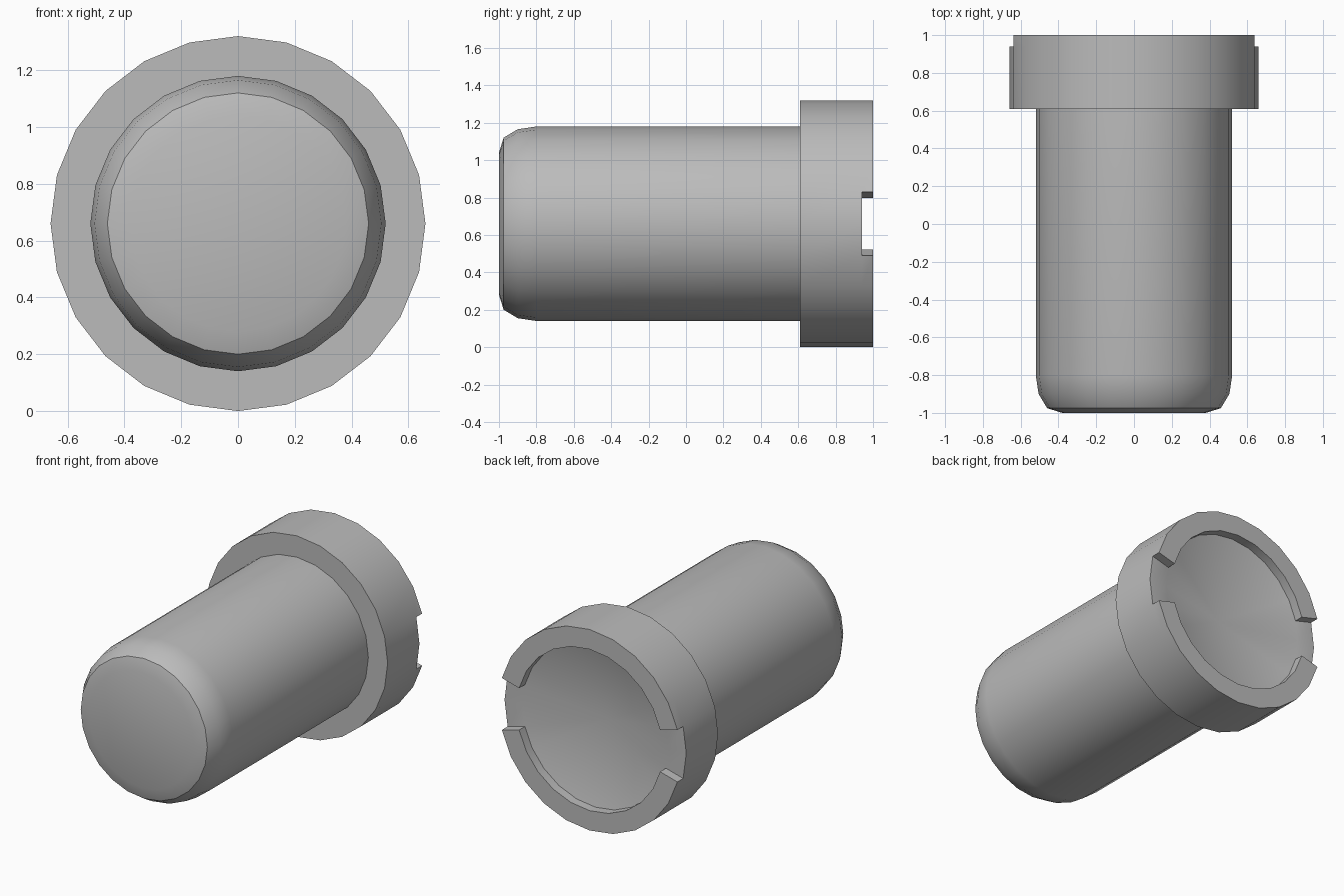
import bpy, bmesh, math

if "Cube" in bpy.data.objects:
    bpy.data.objects.remove(bpy.data.objects["Cube"])

SIDES = 24            # facets around the axis
AXIS_Z = 0.66         # height of the horizontal axis
STEP = 2 * math.pi / SIDES

grey = bpy.data.materials.new("mid grey")
grey.diffuse_color = (0.5, 0.5, 0.5, 1)
grey.use_nodes = True
grey.node_tree.nodes["Principled BSDF"].inputs["Base Color"].default_value = grey.diffuse_color


def revolve(bm, profile):
    """Spin (radius, y) points round the y axis; returns faces as [band][segment]."""
    rings = []
    for r, y in profile:
        if r == 0:
            rings.append([bm.verts.new((0, y, AXIS_Z))] * SIDES)
        else:
            rings.append([bm.verts.new((r * math.cos(i * STEP), y, AXIS_Z + r * math.sin(i * STEP)))
                          for i in range(SIDES)])
    bands = []
    for a, b in zip(rings, rings[1:]):
        band = []
        for i in range(SIDES):
            j = (i + 1) % SIDES
            loop = list(dict.fromkeys((a[i], a[j], b[j], b[i])))
            band.append(bm.faces.new(loop))
        bands.append(band)
    return bands


# Plug: rounded nose, straight barrel, wide collar and shallow dished back
profile = [(0, -1), (0.38, -1), (0.46, -0.975), (0.505, -0.9), (0.52, -0.8),
           (0.52, 0.61), (0.66, 0.61), (0.66, 0.94), (0.53, 0.94), (0, 0.81)]
bm = bmesh.new()
bands = revolve(bm, profile)

# Raised rim on the collar, leaving a two-facet notch on each side
notches = {SIDES - 1, 0, SIDES // 2 - 1, SIDES // 2}
rim = [f for i, f in enumerate(bands[7]) if i not in notches]
raised = bmesh.ops.extrude_face_region(bm, geom=rim)["geom"]
for v in raised:
    if isinstance(v, bmesh.types.BMVert):
        v.co.y = 1.0
if any(f.is_valid for f in rim):
    bmesh.ops.delete(bm, geom=[f for f in rim if f.is_valid], context='FACES')
bmesh.ops.recalc_face_normals(bm, faces=bm.faces)

mesh = bpy.data.meshes.new("plug")
bm.to_mesh(mesh)
bm.free()
mesh.materials.append(grey)
plug = bpy.data.objects.new("plug", mesh)
bpy.context.collection.objects.link(plug)

# Smooth barrel and nose, crisp collar edges
bpy.context.view_layer.objects.active = plug
plug.select_set(True)
bpy.ops.object.shade_smooth_by_angle(angle=math.radians(40))
